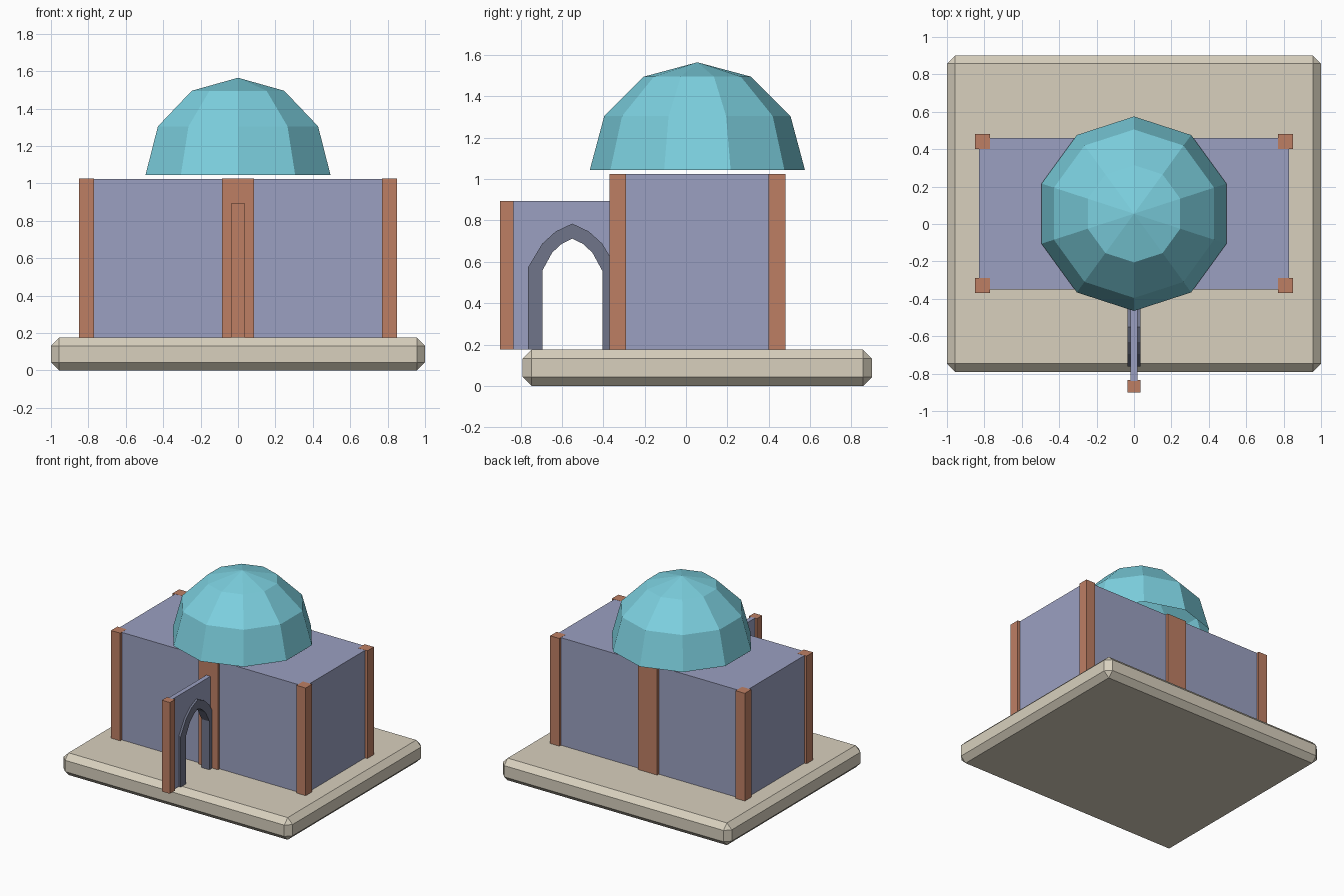
import bpy, bmesh
from math import sin, cos, pi

if "Cube" in bpy.data.objects:
    bpy.data.objects.remove(bpy.data.objects["Cube"], do_unlink=True)

MID_Y = 0.055      # centre of the hall
FLOOR = 0.175      # top of the plinth
ROOF = 1.025


def material(name, rgb):
    linear = [((c / 255 + 0.055) / 1.055) ** 2.4 for c in rgb] + [1]
    mat = bpy.data.materials.new(name)
    mat.use_nodes = True
    mat.diffuse_color = linear
    mat.node_tree.nodes["Principled BSDF"].inputs["Base Color"].default_value = linear
    return mat


STONE = material("pale stone", (216, 208, 190))
WALL = material("lavender plaster", (155, 160, 193))
BRICK = material("terracotta", (190, 127, 100))
TRIM = material("slate trim", (112, 117, 138))
TILE = material("turquoise tile", (124, 208, 223))


def finish(name, bm, mat):
    bmesh.ops.recalc_face_normals(bm, faces=bm.faces[:])
    mesh = bpy.data.meshes.new(name)
    bm.to_mesh(mesh)
    bm.free()
    mesh.materials.append(mat)
    obj = bpy.data.objects.new(name, mesh)
    bpy.context.collection.objects.link(obj)
    return obj


def box(name, centre, size, z0, z1, mat, bevel=0):
    bm = bmesh.new()
    bmesh.ops.create_cube(bm, size=1)
    for v in bm.verts:
        v.co.x = centre[0] + v.co.x * size[0]
        v.co.y = centre[1] + v.co.y * size[1]
        v.co.z = z0 if v.co.z < 0 else z1
    if bevel:
        bmesh.ops.bevel(bm, geom=bm.edges[:], offset=bevel, segments=1, affect='EDGES')
    return finish(name, bm, mat)


def slab(name, outline, half, mat):
    """Extrude a (y, z) outline across x."""
    bm = bmesh.new()
    face = bm.faces.new([bm.verts.new((-half, y, z)) for y, z in outline])
    side = bmesh.ops.extrude_face_region(bm, geom=[face])["geom"]
    for v in side:
        if isinstance(v, bmesh.types.BMVert):
            v.co.x = half
    return finish(name, bm, mat)


# Plinth and hall
box("plinth", (0, MID_Y), (2, 1.69), 0, FLOOR, STONE, bevel=0.043)
box("hall", (0, MID_Y), (1.66, 0.81), FLOOR, ROOF - 0.001, WALL)

# Corner and middle pillars on the front and back
for row, sy in (("front", -1), ("back", 1)):
    y = MID_Y + sy * 0.385
    for side, x, width in (("right", -0.81, 0.08), ("middle", 0, 0.17), ("left", 0.81, 0.08)):
        box(f"{row}_{side}_pillar", (x, y), (width, 0.08), FLOOR, ROOF, BRICK)

# Faceted dome, open underneath
bm = bmesh.new()
RADIUS, SEGMENTS = 0.52, 10
rings = []
for level in range(3):
    a = level * pi / 6
    rings.append([bm.verts.new((RADIUS * cos(a) * sin(2 * pi * i / SEGMENTS),
                                MID_Y + RADIUS * cos(a) * cos(2 * pi * i / SEGMENTS),
                                1.045 + RADIUS * sin(a))) for i in range(SEGMENTS)])
tip = bm.verts.new((0, MID_Y, 1.045 + RADIUS))
for i in range(SEGMENTS):
    j = (i + 1) % SEGMENTS
    for low, high in zip(rings, rings[1:]):
        bm.faces.new((low[i], low[j], high[j], high[i]))
    bm.faces.new((rings[-1][i], rings[-1][j], tip))
finish("dome", bm, TILE)


# Pointed arch wall in front of the hall
ARCH_Y = -0.55


def arch(half_outline):
    left = [(ARCH_Y - d, z) for d, z in half_outline]
    right = [(ARCH_Y + d, z) for d, z in reversed(half_outline[:-1])]
    return left + right


outer = arch([(0.213, FLOOR), (0.213, 0.575), (0.145, 0.688), (0.08, 0.747), (0, 0.785)])
inner = arch([(0.145, FLOOR), (0.145, 0.557), (0.097, 0.645), (0.05, 0.688), (0, 0.712)])
WALL_TOP = 0.895
slab("arch_wall", [(-0.84, FLOOR)] + outer +
     [(-0.31, FLOOR), (-0.31, WALL_TOP), (-0.84, WALL_TOP)], 0.018, WALL)
slab("arch_trim", outer + inner[::-1], 0.034, TRIM)
box("arch_post", (0, -0.867), (0.07, 0.066), FLOOR, WALL_TOP, BRICK)
